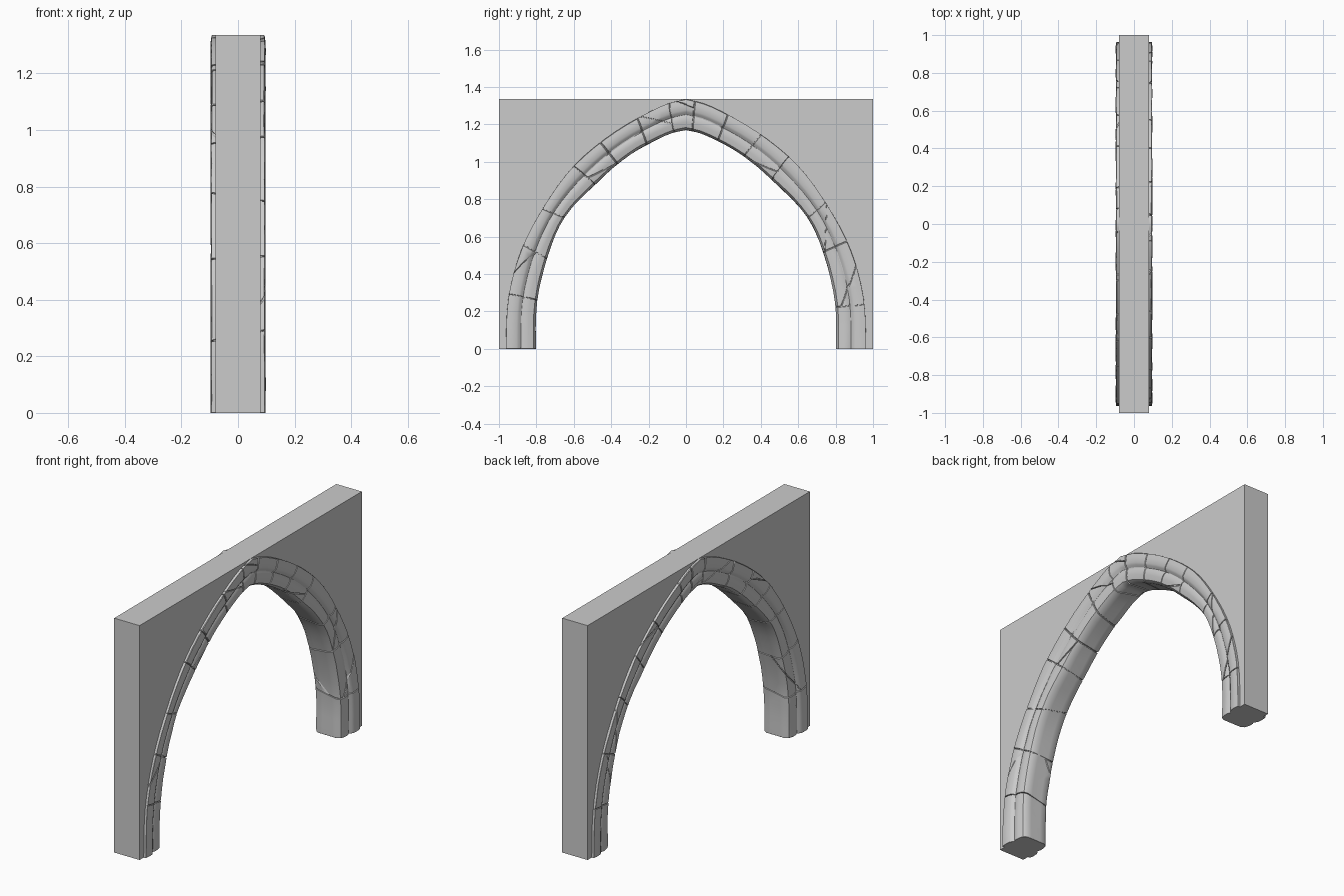
import bpy, bmesh, math, random
from mathutils import Vector, noise

random.seed(4)
if "Cube" in bpy.data.objects:
    bpy.data.objects.remove(bpy.data.objects["Cube"])

stone_mat = bpy.data.materials.new("stone grey")
stone_mat.use_nodes = True
GREY = (0.6, 0.6, 0.6, 1)
stone_mat.diffuse_color = GREY
stone_mat.node_tree.nodes["Principled BSDF"].inputs["Base Color"].default_value = GREY

# Half of the pointed arch, foot to apex, as (y, z)
OUTER = [(.963, 0), (.95, .27), (.88, .53), (.754, .77),
         (.594, .984), (.38, 1.16), (.14, 1.294), (0, 1.335)]
INNER = [(.803, 0), (.797, .25), (.738, .50), (.647, .706),
         (.476, .888), (.30, 1.037), (.11, 1.14), (0, 1.17)]
LAST = len(OUTER) - 1
END = 2 * LAST

# Half of the moulding section: (0 = inner edge, 1 = outer edge; half width)
HALF = [(0, .03), (0, .058), (.08, .077), (.25, .084), (.4, .085),
        (.5, .079), (.58, .089), (.65, .095), (.85, .096), (1, .093)]
SECTION = HALF + [(r, -x) for r, x in reversed(HALF)]


def spline(points, s):
    i = min(int(s), LAST - 1)
    t = s - i
    a, b, c, d = (Vector(points[max(0, min(LAST, k))]) for k in range(i - 1, i + 3))
    return b + (c - a) * t / 2 + (a * 2 - b * 5 + c * 4 - d) * t * t / 2 \
        + (b * 3 - a - c * 3 + d) * t ** 3 / 2


def arch(u, r, x=0.0):
    """Point on the arch: u runs foot to foot, r from inner to outer edge."""
    s = u if u <= LAST else END - u
    p = spline(INNER, s).lerp(spline(OUTER, s), r)
    return Vector((x, -p.x if u <= LAST else p.x, p.y))


def finish(name, bm, smooth=True, bevel=0):
    bmesh.ops.recalc_face_normals(bm, faces=bm.faces)
    mesh = bpy.data.meshes.new(name)
    bm.to_mesh(mesh)
    bm.free()
    ob = bpy.data.objects.new(name, mesh)
    bpy.context.collection.objects.link(ob)
    mesh.materials.append(stone_mat)
    if bevel:
        mod = ob.modifiers.new("worn edges", "BEVEL")
        mod.width, mod.segments = bevel, 1
        mod.limit_method, mod.angle_limit = "ANGLE", math.radians(55)
    if smooth:
        bpy.ops.object.select_all(action="DESELECT")
        ob.select_set(True)
        bpy.context.view_layer.objects.active = ob
        bpy.ops.object.shade_smooth_by_angle(angle=math.radians(35))
    return ob


def sweep(u0, u1, inset=0.0, rough=0.0):
    """Closed sweep of the section along part of the arch."""
    bm = bmesh.new()
    rings = []
    for k in range(round(u0 * 4), round(u1 * 4) + 1):
        ring = []
        for r, x in SECTION:
            r = .5 + (r - .5) * (1 - inset * 12)
            p = arch(k / 4, r, x - math.copysign(inset, x))
            n = noise.noise(p * 9) * rough
            p.x += math.copysign(n, x)
            if r < .5:
                p += (arch(k / 4, 0) - arch(k / 4, 1)) * n * 4
            p.z = max(p.z, 0) if 0 < k < END * 4 else 0
            ring.append(bm.verts.new(p))
        rings.append(ring)
    n = len(SECTION)
    for a, b in zip(rings, rings[1:]):
        for i in range(n):
            j = (i + 1) % n
            bm.faces.new((a[i], a[j], b[j], b[i]))
    bm.faces.new(rings[0])
    bm.faces.new(rings[-1])
    return bm


def cut(bm, point, normal):
    """Remove what lies beyond the plane and cap the opening."""
    bmesh.ops.bisect_plane(bm, geom=bm.verts[:] + bm.edges[:] + bm.faces[:],
                           plane_co=point, plane_no=normal, clear_outer=True)
    bmesh.ops.holes_fill(bm, edges=[e for e in bm.edges if e.is_boundary])


# Wall with the arched opening
bm = bmesh.new()
steps = 56
outline = [Vector((0, y, z)) for y, z in ((1, 0), (1, 1.335), (-1, 1.335), (-1, 0))]
outline += [arch(END * i / steps, .7) for i in range(steps + 1)]
face = bm.faces.new([bm.verts.new(p - Vector((.08, 0, 0))) for p in outline])
extruded = bmesh.ops.extrude_face_region(bm, geom=[face])["geom"]
bmesh.ops.translate(bm, vec=(.16, 0, 0),
                    verts=[v for v in extruded if isinstance(v, bmesh.types.BMVert)])
finish("wall", bm, smooth=False)

# Recessed mortar behind the joints
finish("mortar_core", sweep(0, END, inset=.006))

# Voussoir stones, with slanted joints and some stones cracked in two
GAP = .0022
joints = [0, 1, 2, 3, 3.9, 4.6, 5.4, 6.45, 7.55, 8.3, 9.1, 9.9, 10.9, 11.9, 13.05, END]
planes = []
for u in joints:
    along = arch(min(u + .2, END), .5) - arch(max(u - .2, 0), .5)
    along.normalize()
    across = (arch(u, 1) - arch(u, 0)).normalized()
    tilt = along + across * random.uniform(-.2, .2) + Vector((random.uniform(-.3, .3), 0, 0))
    planes.append((arch(u, .5), tilt.normalized()))

for i, (u0, u1) in enumerate(zip(joints, joints[1:])):
    lo = max(0, math.floor(u0 * 4) / 4 - .5)
    hi = min(END, math.ceil(u1 * 4) / 4 + .5)
    stone = sweep(lo, hi, rough=.004)
    if u0 > 0:
        point, normal = planes[i]
        cut(stone, point + normal * GAP, -normal)
    if u1 < END:
        point, normal = planes[i + 1]
        cut(stone, point - normal * GAP, normal)
    if i % 3 == 1 or i in (6, 12):
        # Diagonal crack through the stone
        mid = (u0 + u1) / 2
        along = (arch(mid + .1, .5) - arch(mid - .1, .5)).normalized()
        across = (arch(mid, 1) - arch(mid, 0)).normalized()
        normal = (along * random.uniform(.3, .7) + across * random.choice((-1, 1))
                  + Vector((random.uniform(-.8, .8), 0, 0))).normalized()
        other = stone.copy()
        cut(stone, arch(mid, .5) - normal * GAP, normal)
        cut(other, arch(mid, .5) + normal * GAP, -normal)
        finish(f"arch_stone_{i + 1}_chip", other, bevel=.003)
    finish(f"arch_stone_{i + 1}", stone, bevel=.003)
